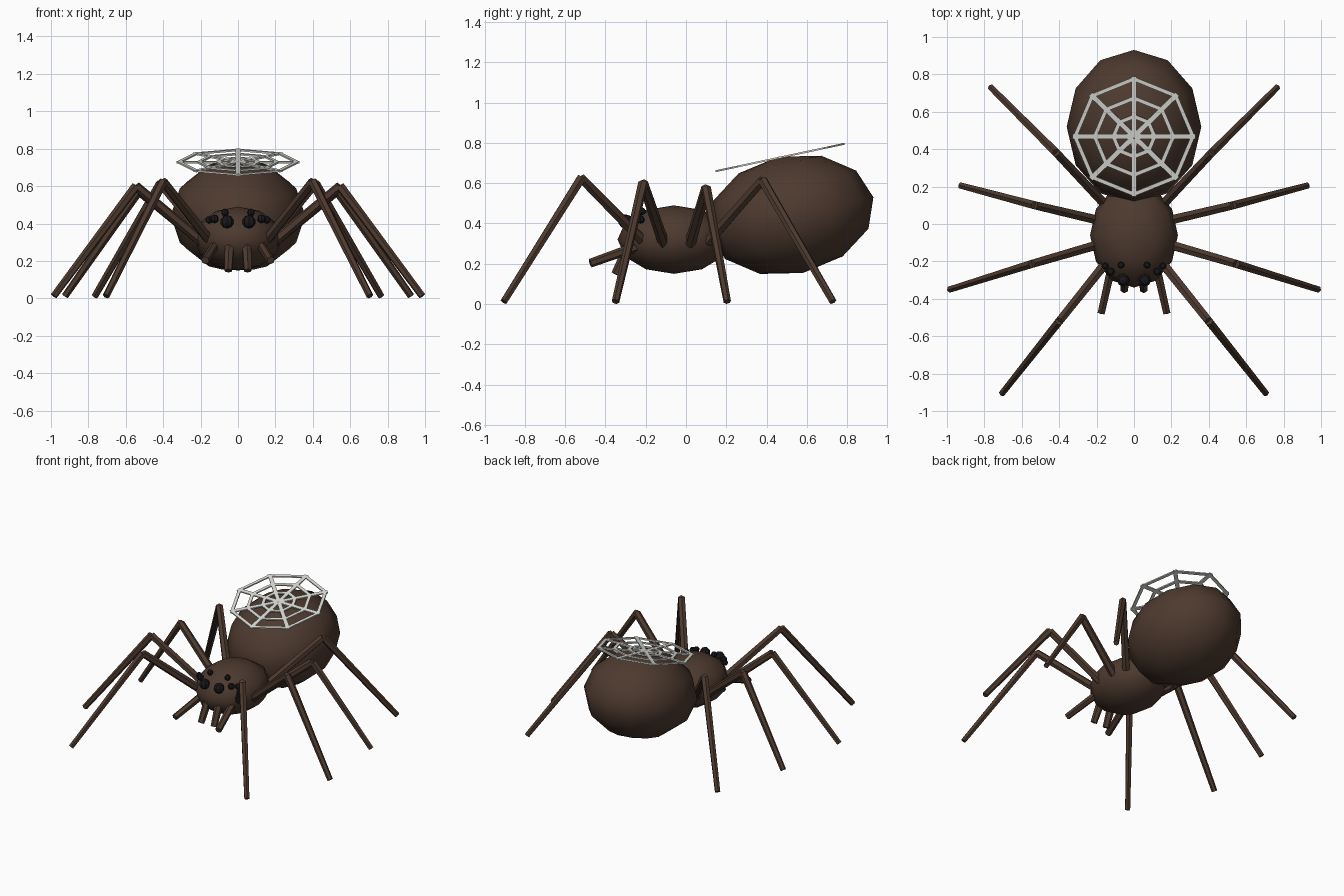
import bpy, bmesh, math
from mathutils import Vector, Matrix

if "Cube" in bpy.data.objects:
    bpy.data.objects.remove(bpy.data.objects["Cube"])


def material(name, rgb):
    m = bpy.data.materials.new(name)
    m.diffuse_color = (*rgb, 1)
    m.use_nodes = True
    m.node_tree.nodes["Principled BSDF"].inputs["Base Color"].default_value = m.diffuse_color
    return m


BROWN = material("brown", (0.075, 0.042, 0.028))
BLACK = material("black", (0.01, 0.01, 0.012))
SILK = material("silk", (0.72, 0.72, 0.68))
TILT = Matrix.Rotation(math.radians(12), 4, 'X')


def finish(name, bm, mat, smooth=False):
    me = bpy.data.meshes.new(name)
    for f in bm.faces:
        f.smooth = smooth
    bm.to_mesh(me)
    bm.free()
    me.materials.append(mat)
    ob = bpy.data.objects.new(name, me)
    bpy.context.collection.objects.link(ob)
    return ob


def ellipsoid(name, loc, radii, mat, segs=12, rings=6, rot=Matrix.Identity(4), smooth=True):
    bm = bmesh.new()
    bmesh.ops.create_uvsphere(
        bm, u_segments=segs, v_segments=rings, radius=1,
        matrix=Matrix.Translation(loc) @ rot @ Matrix.Diagonal((*radii, 1)))
    return finish(name, bm, mat, smooth)


def add_rod(bm, a, b, r1, r2, sides=6):
    a, b = Vector(a), Vector(b)
    d = b - a
    m = Matrix.Translation((a + b) / 2) @ d.to_track_quat('Z', 'Y').to_matrix().to_4x4()
    bmesh.ops.create_cone(bm, cap_ends=True, segments=sides, radius1=r1,
                          radius2=r2, depth=d.length, matrix=m)


def add_bar(bm, a, b, width, thick):
    a, b = Vector(a), Vector(b)
    d = b - a
    m = (Matrix.Translation((a + b) / 2) @ Matrix.Rotation(math.atan2(d.y, d.x), 4, 'Z')
         @ Matrix.Diagonal((d.length, width, thick, 1)))
    bmesh.ops.create_cube(bm, size=1, matrix=m)


# Body
ellipsoid("head_section", (0, -0.06, 0.32), (0.235, 0.28, 0.17), BROWN)
ellipsoid("abdomen", (0, 0.52, 0.443), (0.36, 0.42, 0.295), BROWN, rot=TILT)

# Hip, knee and foot of each leg on the +x side
LEGS = {
    "front": ((0.16, -0.22, 0.32), (0.40, -0.52, 0.625), (0.705, -0.905, 0.012)),
    "second": ((0.19, -0.11, 0.30), (0.545, -0.213, 0.60), (0.985, -0.35, 0.012)),
    "third": ((0.19, 0.02, 0.30), (0.53, 0.10, 0.575), (0.925, 0.205, 0.012)),
    "rear": ((0.16, 0.11, 0.31), (0.415, 0.38, 0.615), (0.765, 0.73, 0.012)),
}
# Position and radius of each eye on the +x side
EYES = {
    "main": ((0.058, -0.30, 0.41), 0.036),
    "side": ((0.125, -0.255, 0.425), 0.023),
    "upper": ((0.07, -0.22, 0.46), 0.02),
    "outer": ((0.155, -0.225, 0.42), 0.02),
}
for side, s in (("left", 1), ("right", -1)):
    def flip(p):
        return Vector((p[0] * s, p[1], p[2]))

    # Two-piece legs
    for key, (hip, knee, foot) in LEGS.items():
        bm = bmesh.new()
        add_rod(bm, flip(hip), flip(knee), 0.028, 0.025)
        add_rod(bm, flip(knee), flip(foot), 0.025, 0.019)
        finish(f"{key}_leg_{side}", bm, BROWN)

    # Feelers and fangs
    bm = bmesh.new()
    add_rod(bm, flip((0.12, -0.23, 0.29)), flip((0.175, -0.475, 0.203)), 0.025, 0.022)
    finish(f"feeler_{side}", bm, BROWN)
    bm = bmesh.new()
    add_rod(bm, flip((0.045, -0.28, 0.29)), flip((0.052, -0.35, 0.148)), 0.028, 0.022)
    finish(f"fang_{side}", bm, BROWN)

    # Eyes
    for key, (pos, r) in EYES.items():
        ellipsoid(f"{key}_eye_{side}", flip(pos), (r, r, r), BLACK, 8, 5, smooth=False)

# Web resting on the abdomen: eight spokes and three rings
bm = bmesh.new()
dirs = [Vector((math.cos(i * math.pi / 4), math.sin(i * math.pi / 4), 0)) for i in range(8)]
for i, d in enumerate(dirs):
    add_bar(bm, d * 0.0, d * 0.328, 0.027, 0.009)
    for r in (0.11, 0.21, 0.315):
        add_bar(bm, d * r, dirs[(i + 1) % 8] * r, 0.021, 0.009)
bm.transform(Matrix.Translation((0, 0.468, 0.728)) @ TILT)
finish("web", bm, SILK)
